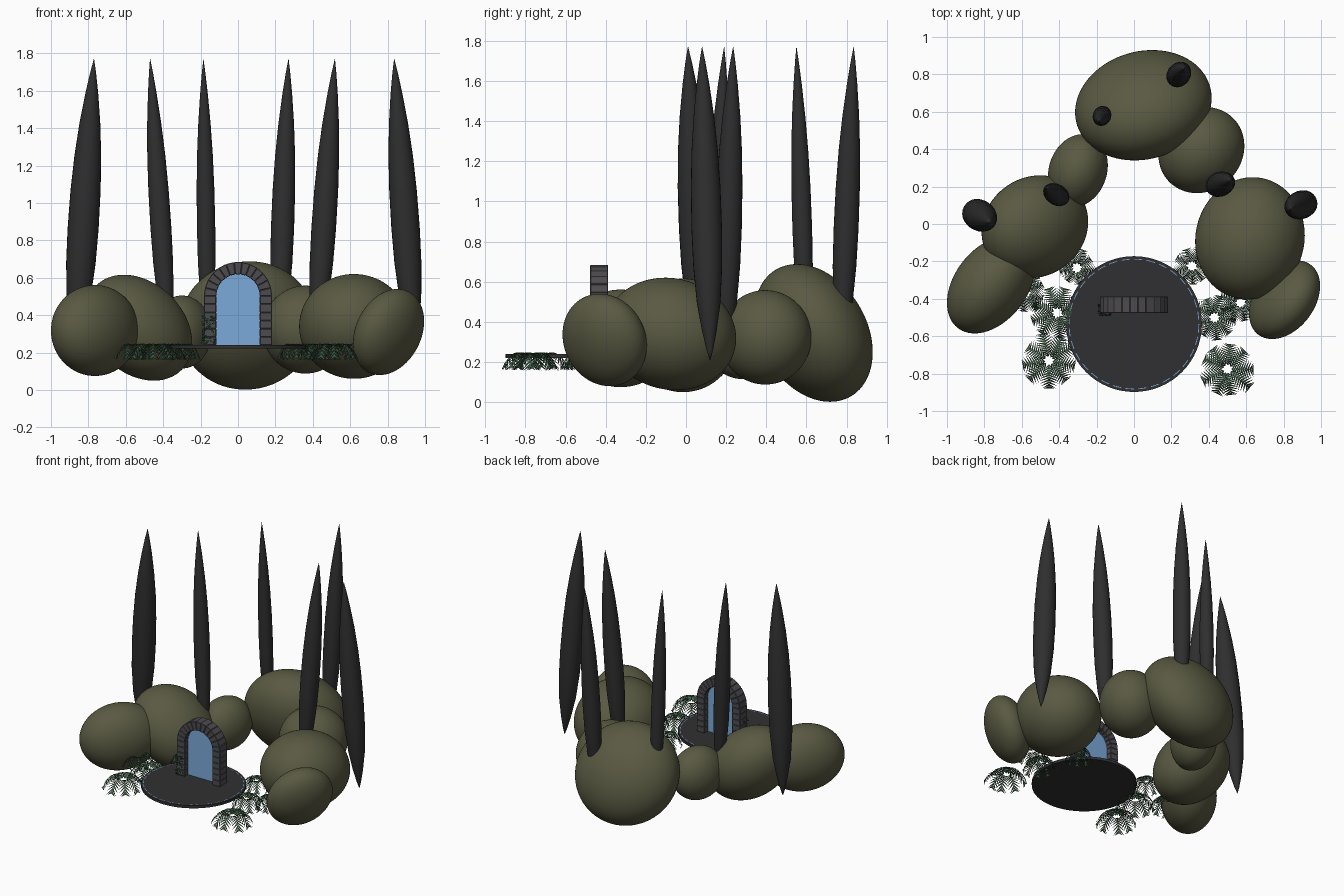
import bpy, bmesh, math, random
from mathutils import Vector, Matrix

random.seed(4)
cube = bpy.data.objects.get("Cube")
if cube:
    bpy.data.objects.remove(cube, do_unlink=True)


def material(name, r, g, b):
    m = bpy.data.materials.new(name)
    m.use_nodes = True
    m.diffuse_color = (r, g, b, 1)
    m.node_tree.nodes["Principled BSDF"].inputs["Base Color"].default_value = (r, g, b, 1)
    return m


MOSS = material("moss olive", .1, .1, .055)
CYPRESS = material("cypress charcoal", .028, .028, .028)
STONE = material("arch stone grey", .075, .07, .078)
PAVING = material("paving dark grey", .03, .03, .032)
BLUE = material("portal blue", .2, .4, .7)
FERN = material("fern green", .04, .09, .047)
IVY = material("ivy green", .025, .065, .03)


def finish(bm, name, mat, smooth=False):
    mesh = bpy.data.meshes.new(name)
    bm.to_mesh(mesh)
    bm.free()
    mesh.materials.append(mat)
    for p in mesh.polygons:
        p.use_smooth = smooth
    ob = bpy.data.objects.new(name, mesh)
    bpy.context.collection.objects.link(ob)
    return ob


def boulder(name, centre, half, lean):
    """Ellipsoid with given half extents, leaned in the xy, xz and yz planes."""
    xy, xz, yz = lean
    b = math.sqrt(1 - xy * xy)
    c = (yz - xy * xz) / b
    d = math.sqrt(1 - xz * xz - c * c)
    shape = Matrix.Diagonal(half) @ Matrix(((1, 0, 0), (xy, b, 0), (xz, c, d)))
    bm = bmesh.new()
    bmesh.ops.create_icosphere(bm, subdivisions=5, radius=1)
    bmesh.ops.transform(bm, matrix=Matrix.Translation(centre) @ shape.to_4x4(), verts=bm.verts)
    finish(bm, name, MOSS, True)


def cypress(name, base, tip, radius):
    """Slender spindle leaning from base to tip."""
    profile = ((0, .02), (.03, .2), (.09, .47), (.18, .77), (.3, .95), (.42, 1),
               (.55, .97), (.67, .86), (.78, .67), (.88, .42), (.95, .2), (1, .01))
    a, b = Vector((*base, .21)), Vector((*tip, 1.77))
    bm = bmesh.new()
    rings, n = [], 24
    for t, k in profile:
        p = a.lerp(b, t)
        rings.append([bm.verts.new(p + Vector((math.cos(i * math.tau / n), math.sin(i * math.tau / n), 0))
                                   * radius * k) for i in range(n)])
    for lo, hi in zip(rings, rings[1:]):
        for i in range(n):
            j = (i + 1) % n
            bm.faces.new((lo[i], lo[j], hi[j], hi[i]))
    bm.faces.new(rings[0][::-1])
    bm.faces.new(rings[-1])
    finish(bm, name, CYPRESS, True)


def prism(bm, outline, y0, y1):
    """Extrude an x-z outline from y0 to y1."""
    f = [bm.verts.new((x, y0, z)) for x, z in outline]
    b = [bm.verts.new((x, y1, z)) for x, z in outline]
    bm.faces.new(f)
    bm.faces.new(b[::-1])
    for i in range(len(f)):
        j = (i + 1) % len(f)
        bm.faces.new((f[j], f[i], b[i], b[j]))


def fern(name, x, y, radius):
    """Rosette of arching fronds with paired leaflets."""
    bm = bmesh.new()
    fronds, pairs = 9, 10
    turn = random.random()
    for k in range(fronds):
        ang = (k + turn) * math.tau / fronds + random.uniform(-.1, .1)
        out = Vector((math.cos(ang), math.sin(ang), 0))
        side = Vector((-out.y, out.x, 0))
        reach = radius * random.uniform(.88, 1.05)

        def spine(t):
            height = .222 + .14 * t - .19 * t * t
            return Vector((x, y, height)) + out * (.02 + (reach - .02) * t)

        for i in range(pairs):
            t = i / pairs
            p, q, ahead = spine(t), spine(t + .09), spine(min(t + .2, 1))
            length = radius * (.1 + .26 * math.sin(math.pi * (.1 + .85 * t)))
            for s in (-1, 1):
                end = ahead + side * s * length - Vector((0, 0, .1 * length + .012 * t))
                bm.faces.new([bm.verts.new(v) for v in (p, end, q)])
    bmesh.ops.recalc_face_normals(bm, faces=bm.faces)
    finish(bm, name, FERN)


# Mossy boulders: centre, half extents, lean
boulder("back_boulder", (.05, .635, .345), (.365, .295, .343), (.13, .03, -.28))
boulder("left_back_boulder", (.36, .395, .323), (.23, .23, .235), (.1, 0, 0))
boulder("left_large_boulder", (.62, -.077, .34), (.293, .327, .28), (.05, 0, -.08))
boulder("left_front_boulder", (.805, -.405, .31), (.19, .21, .23), (.35, .25, -.12))
boulder("right_large_boulder", (-.53, -.015, .333), (.285, .275, .283), (.1, -.28, 0))
boulder("right_front_boulder", (-.765, -.325, .318), (.235, .26, .243), (.37, 0, 0))
boulder("right_back_boulder", (-.3, .285, .31), (.16, .195, .195), (.15, 0, 0))

# Leaning cypress trees: base, tip, radius
cypress("right_outer_cypress", (-.87, .075), (-.77, .01), .083)
cypress("right_inner_cypress", (-.37, .13), (-.47, .19), .056)
cypress("right_back_cypress", (-.16, .6), (-.185, .55), .049)
cypress("left_back_cypress", (.215, .77), (.27, .835), .062)
cypress("left_inner_cypress", (.415, .195), (.518, .235), .066)
cypress("left_outer_cypress", (.94, .12), (.835, .08), .076)

# Round paved platform
bm = bmesh.new()
bmesh.ops.create_cone(bm, cap_ends=True, segments=64, radius1=.363, radius2=.363, depth=.02,
                      matrix=Matrix.Translation((0, -.535, .231)))
finish(bm, "platform", PAVING)

# Thin glowing line inlaid near the platform rim
bm = bmesh.new()
n = 96
for i in range(n):
    pts = []
    for r, k in ((.345, i), (.349, i), (.349, i + 1), (.345, i + 1)):
        a = k * math.tau / n
        pts.append(bm.verts.new((r * math.cos(a), r * math.sin(a) - .535, .2415)))
    if i % 3:
        bm.faces.new(pts)
finish(bm, "rim_line", BLUE)

# Stone arch: pier courses and voussoirs
INNER, OUTER, SPRING, FLOOR = .116, .182, .503, .24
FRONT, BACK = -.477, -.388
bm = bmesh.new()
courses, wedges = 6, 13
step = (SPRING - FLOOR) / courses
for s in (-1, 1):
    for i in range(courses):
        z = FLOOR + i * step
        prism(bm, ((s * INNER, z), (s * OUTER, z), (s * OUTER, z + step), (s * INNER, z + step)), FRONT, BACK)
for i in range(wedges):
    a, b = (math.pi * k / wedges for k in (i, i + 1))
    prism(bm, [(r * math.cos(t), SPRING + r * math.sin(t))
               for r, t in ((INNER, a), (OUTER, a), (OUTER, b), (INNER, b))], FRONT, BACK)
bmesh.ops.recalc_face_normals(bm, faces=bm.faces)
arch = finish(bm, "stone_arch", STONE)
bevel = arch.modifiers.new("worn_edges", "BEVEL")
bevel.width = .003
bevel.segments = 1

# Blue portal panel inside the arch
bm = bmesh.new()
r = INNER + .004
arc = [(r * math.cos(math.pi * i / 24), SPRING + r * math.sin(math.pi * i / 24)) for i in range(25)]
prism(bm, [(r, FLOOR)] + arc + [(-r, FLOOR)], -.437, -.429)
bmesh.ops.recalc_face_normals(bm, faces=bm.faces)
finish(bm, "portal_panel", BLUE)

# Ivy leaves climbing the right pier
bm = bmesh.new()
for i in range(70):
    c = Vector((random.uniform(-.187, -.125), FRONT - random.uniform(.002, .012),
                FLOOR + .16 * random.random() ** 1.2))
    if i % 3 == 0:
        c.x, c.y = -.187, random.uniform(FRONT, FRONT + .05)
    spin = Matrix.Rotation(random.uniform(0, math.tau), 3, "Y") @ Matrix.Rotation(random.uniform(-.6, .6), 3, "X")
    leaf = ((0, 0, -.009), (.006, 0, 0), (0, -.003, .009), (-.006, 0, 0))
    bm.faces.new([bm.verts.new(c + spin @ Vector(v)) for v in leaf])
finish(bm, "ivy", IVY)

# Ferns around the platform
for name, x, y, size in (
        ("right_back_fern", -.305, -.235, .1), ("right_middle_fern", -.41, -.475, .138),
        ("right_front_fern", -.455, -.73, .145), ("right_outer_fern", -.58, -.37, .11),
        ("left_back_fern", .31, -.225, .1), ("left_middle_fern", .43, -.5, .12),
        ("left_front_fern", .5, -.775, .15), ("left_outer_fern", .57, -.42, .11)):
    fern(name, x, y, size)
